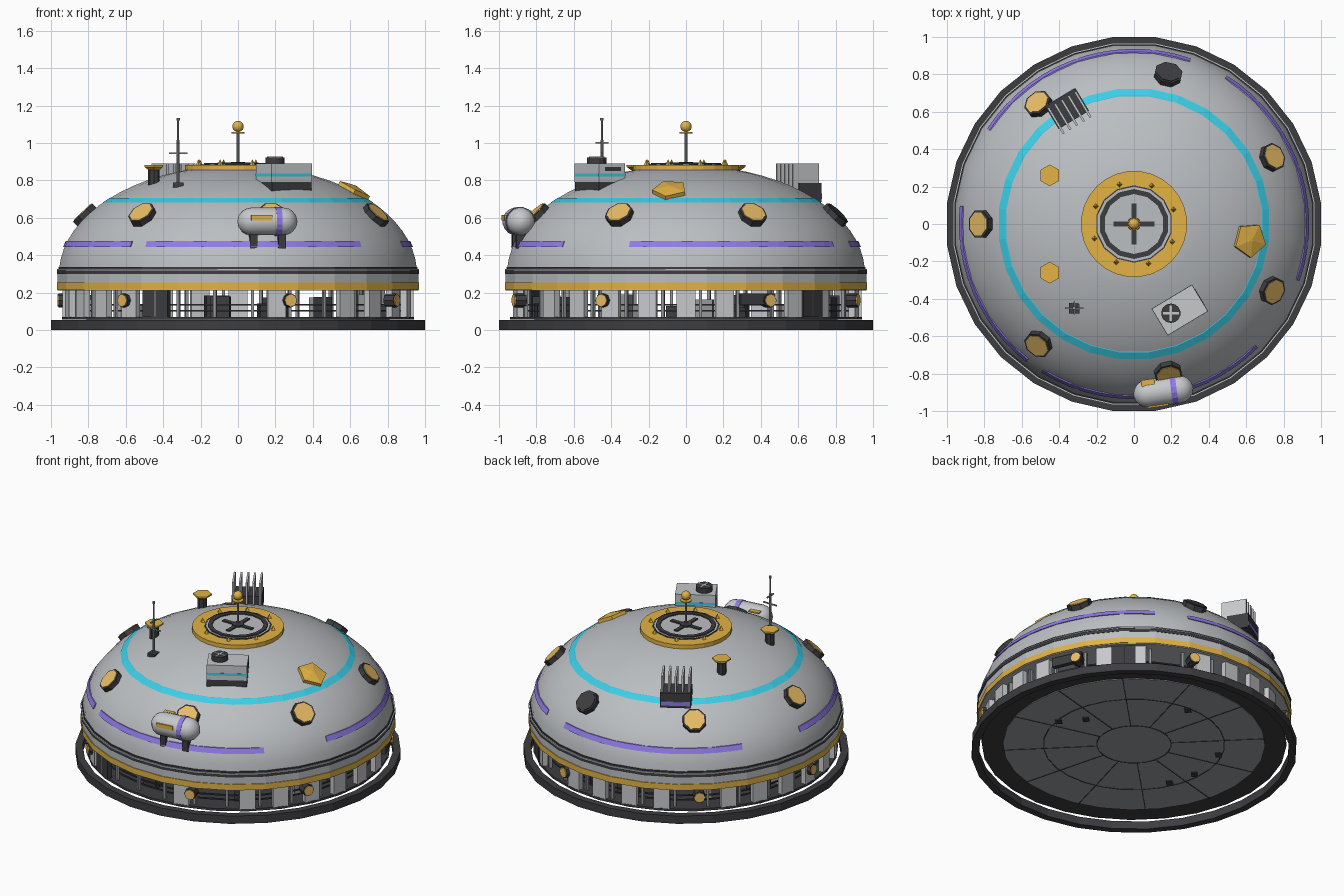
import bpy, bmesh, random
from math import sin, cos, pi, radians, sqrt, asin
from mathutils import Vector, Matrix

cube = bpy.data.objects.get("Cube")
if cube:
    bpy.data.objects.remove(cube)


def material(name, *rgb):
    m = bpy.data.materials.new(name)
    m.use_nodes = True
    m.diffuse_color = (*rgb, 1)
    bsdf = next(n for n in m.node_tree.nodes if n.type == 'BSDF_PRINCIPLED')
    bsdf.inputs["Base Color"].default_value = (*rgb, 1)
    return m


GREY = material("hull grey", .5, .52, .54)
PALE = material("pale grey", .57, .58, .6)
STEEL = material("steel", .3, .31, .32)
FLOOR = material("floor grey", .34, .35, .36)
DARK = material("charcoal", .047, .047, .053)
GOLD = material("gold", .76, .45, .06)
AMBER = material("amber glass", .8, .5, .13)
CYAN = material("cyan", .045, .62, .8)
PURPLE = material("purple", .29, .2, .82)

SEG = 28
RIM, HEIGHT, BASE = .963, .58, .3


def finish(name, bm, mat, loc=(0, 0, 0), axis=None, turn=0, smooth=False):
    """Turn a bmesh into a placed object; turn spins it about its own z."""
    bmesh.ops.recalc_face_normals(bm, faces=bm.faces)
    me = bpy.data.meshes.new(name)
    bm.to_mesh(me)
    bm.free()
    me.materials.append(mat)
    ob = bpy.data.objects.new(name, me)
    bpy.context.collection.objects.link(ob)
    tilt = Vector(axis).to_track_quat('Z', 'Y').to_matrix().to_4x4() if axis else Matrix()
    ob.matrix_world = Matrix.Translation(loc) @ tilt @ Matrix.Rotation(radians(turn), 4, 'Z')
    if smooth:
        bpy.ops.object.select_all(action='DESELECT')
        ob.select_set(True)
        bpy.context.view_layer.objects.active = ob
        bpy.ops.object.shade_smooth_by_angle(angle=radians(30))
    return ob


def lathe(name, profile, mat, closed=True, seg=SEG, arc=None, smooth=False, **place):
    """Revolve an (r, z) profile; arc gives start and end in degrees."""
    bm = bmesh.new()
    a0, a1 = arc or (180 / seg, 360 + 180 / seg)
    steps = max(2, round((a1 - a0) / 5)) if arc else seg
    rows = []
    for i in range(steps + (1 if arc else 0)):
        a = radians(a0 + (a1 - a0) * i / steps)
        rows.append([bm.verts.new((r * cos(a), r * sin(a), z)) for r, z in profile])
    n = len(profile)
    for i in range(steps):
        p, q = rows[i], rows[(i + 1) % len(rows)]
        for j in range(n if closed else n - 1):
            k = (j + 1) % n
            bm.faces.new((p[j], q[j], q[k], p[k]))
    if not closed:
        for j in (0, n - 1):
            bm.faces.new([row[j] for row in rows])
    elif arc:
        bm.faces.new(rows[0])
        bm.faces.new(rows[-1])
    return finish(name, bm, mat, smooth=smooth, **place)


def ring(name, r0, r1, z0, z1, mat, **kw):
    return lathe(name, [(r0, z0), (r1, z0), (r1, z1), (r0, z1)], mat, **kw)


def cyl(name, r, depth, loc, mat, seg=8, r2=None, **kw):
    bm = bmesh.new()
    bmesh.ops.create_cone(bm, cap_ends=True, segments=seg, radius1=r,
                          radius2=r if r2 is None else r2, depth=depth)
    return finish(name, bm, mat, loc, **kw)


def box(name, size, loc, mat, **kw):
    bm = bmesh.new()
    bmesh.ops.create_cube(bm, size=1)
    bmesh.ops.scale(bm, vec=size, verts=bm.verts)
    return finish(name, bm, mat, loc, **kw)


def polar(r, deg, z):
    return Vector((r * cos(radians(deg)), r * sin(radians(deg)), z))


def dome_r(z):
    return RIM * sqrt(1 - ((z - BASE) / HEIGHT) ** 2)


def dome_normal(p):
    return Vector((p.x / RIM ** 2, p.y / RIM ** 2, (p.z - BASE) / HEIGHT ** 2)).normalized()


def stripe(name, z0, z1, mat, **kw):
    """Thin band lying on the dome."""
    ring_pts = [(dome_r(z0) + .003, z0), (dome_r(z1) + .003, z1),
                (dome_r(z1) - .004, z1), (dome_r(z0) - .004, z0)]
    return lathe(name, ring_pts, mat, **kw)


# Base ring, floor slab and panelled underside
ring("base_ring", .96, 1.006, 0, .053, DARK)
cyl("floor_slab", .942, .015, (0, 0, .0625), DARK, SEG)
cyl("underside_plate", .81, .006, (0, 0, .053), FLOOR, SEG)
for r in (.23, .56):
    ring("underside_seam", r - .003, r + .003, .048, .051, DARK)
for i in range(12):
    a = i * 30 + 15
    box("underside_spoke", (.58, .006, .003), polar(.52, a, .0495), DARK, turn=a)
for x, y in ((.02, .54), (.54, -.08), (.43, .05), (-.48, .24), (-.47, -.22), (-.52, -.04)):
    box("underside_hatch", (.05, .04, .008), (x, y, .048), DARK, turn=45)

# Dome shell with lower bands
t0, t1 = asin(.05), asin(.965)
curve = [(RIM * cos(t0 + (t1 - t0) * i / 14), BASE + HEIGHT * sin(t0 + (t1 - t0) * i / 14))
         for i in range(15)]
lathe("dome", curve, GREY, closed=False, smooth=True)
lathe("lower_skirt", [(.97, .21), (.97, .325)], GREY, closed=False)
ring("gold_band", .93, .975, .215, .253, GOLD)
ring("dark_band", .94, .973, .3, .318, DARK)
ring("skirt_lip", .94, .975, .319, .326, GREY)
ring("thin_dark_band", .94, .967, .326, .336, DARK)

# Painted stripes
stripe("cyan_stripe", .682, .706, CYAN)
for arc in ((71, 147), (-19, 58), (-122, -45), (-186, -128)):
    stripe("purple_stripe", .443, .475, PURPLE, arc=arc)

# Open ground storey: pillars, rails, doors, crates
OPEN_BAYS = (2, 5, 10, 19, 20, 21, 23)
for i in range(SEG):
    a = i * 360 / SEG
    if i not in OPEN_BAYS:
        box("wall_pillar", (.035, .1, .145), polar(.92, a, .141), PALE, turn=a)
    box("pillar_rib", (.02, .016, .145), polar(.9, a + 5, .141), STEEL, turn=a)
for z in (.1, .13):
    ring("rail", .872, .882, z, z + .008, DARK)
for a in (47, -117):
    box("door", (.03, .15, .145), polar(.928, a - 1, .141), DARK, turn=a)
    box("door_seam", (.004, .005, .14), polar(.943, a - 1, .141), STEEL, turn=a)
box("side_window", (.03, .2, .06), polar(.935, 24, .165), DARK, turn=24)
random.seed(4)
for i in range(14):
    a = i * 360 / 14 + random.uniform(-8, 8)
    h = random.uniform(.05, .12)
    box("crate", (.08, random.uniform(.06, .14), h), polar(.78, a, .07 + h / 2),
        random.choice((DARK, DARK, STEEL)), turn=a)

# Wall lamps
for a in (28, -28, 73, -73, 130, -130, 180):
    out = polar(1, a, 0)
    cyl("lamp_body", .038, .06, polar(.93, a, .158), DARK, axis=out)
    cyl("lamp_glass", .033, .008, polar(.962, a, .158), AMBER, axis=out)

# Dome portholes, one of them shuttered
for i in range(7):
    a = 180 + i * 360 / 7
    p = polar(dome_r(.61), a, .61)
    n = dome_normal(p)
    cyl("porthole_frame", .077, .05, p, DARK, axis=n, turn=22.5)
    cyl("porthole_glass", .066, .006, p + n * .026, DARK if i == 5 else AMBER,
        axis=n, turn=22.5)

# Roof hatch with mast
ring("hatch_gold_ring", .19, .284, .855, .882, GOLD)
cyl("hatch_disc", .205, .03, (0, 0, .871), GREY, 16)
ring("hatch_dark_ring", .16, .187, .875, .893, DARK, seg=14)
ring("hatch_outer_rim", .2, .207, .875, .888, DARK, seg=14)
for turn in (0, 90):
    box("hatch_cross", (.22, .026, .01), (0, 0, .889), DARK, turn=turn)
cyl("hatch_hub", .038, .014, (0, 0, .89), DARK)
for i in range(8):
    cyl("hatch_spike", .017, .035, polar(.225, i * 45 + 20, .895), GOLD, 4, 0)
cyl("mast", .007, .2, (0, 0, .98), STEEL)
cyl("mast_collar", .035, .008, (0, 0, 1.055), GOLD, 12)
bm = bmesh.new()
bmesh.ops.create_uvsphere(bm, u_segments=12, v_segments=8, radius=.03)
finish("mast_beacon", bm, GOLD, (0, 0, 1.088), smooth=True)

# Mushroom vents
for y in (-.26, .26):
    cyl("vent_stem", .03, .12, (-.45, y, .81), DARK, 8)
    cyl("vent_cap_under", .035, .016, (-.45, y, .864), GOLD, 6, .058)
    cyl("vent_cap", .058, .01, (-.45, y, .877), GOLD, 6)

# Whip antenna
AX, AY = -.32, -.45
box("antenna_base", (.055, .055, .025), (AX, AY, .775), DARK)
cyl("antenna_pole", .008, .25, (AX, AY, .89), STEEL)
cyl("antenna_tip", .005, .13, (AX, AY, 1.065), STEEL)
cyl("antenna_knob", .009, .014, (AX, AY, 1.127), STEEL)
box("antenna_bar", (.1, .008, .008), (AX, AY, .945), STEEL)
box("antenna_bar", (.008, .07, .008), (AX, AY, 1.0), STEEL)

# Roof air unit
c = Vector((.245, -.46, 0))
spin = Matrix.Rotation(radians(31), 3, 'Z')
box("air_unit_base", (.249, .164, .07), c + Vector((0, 0, .765)), DARK, turn=31)
box("air_unit_body", (.25, .165, .1), c + Vector((0, 0, .84)), PALE, turn=31)
box("air_unit_stripe", (.253, .168, .016), c + Vector((0, 0, .829)), CYAN, turn=31)
box("air_unit_vent", (.006, .1, .022), c + spin @ Vector((.125, .005, .861)), DARK, turn=31)
fan = c + spin @ Vector((-.05, .01, .905))
cyl("fan_housing", .052, .036, fan, DARK, 14)
for turn in (0, 90):
    box("fan_blade", (.085, .014, .006), fan + Vector((0, 0, .019)), PALE, turn=turn)

# Cooling fins on the back slope
c = Vector((-.345, .595, 0))
spin = Matrix.Rotation(radians(121), 3, 'Z')
box("fin_base", (.14, .19, .1), c + spin @ Vector((.025, 0, .735)), DARK, turn=121)
box("fin_base_stripe", (.006, .18, .028), c + spin @ Vector((.096, 0, .715)), PURPLE, turn=121)
for i in range(5):
    box("cooling_fin", (.16, .012, .19), c + spin @ Vector((0, (i - 2) * .042, .795)),
        PALE, turn=121)

# Faceted gold pod on the side slope
p = Vector((.615, -.085, .74))
n = dome_normal(p)
cyl("pod_base", .095, .04, p, GOLD, 5, axis=n, turn=29)
cyl("pod_top", .095, .014, p + n * .027, GOLD, 5, .01, axis=n, turn=29)

# Capsule tank at the front
tank = Vector((.157, -.895, .58))
axis = Vector((1, .14, 0)).normalized()
R, HALF = .075, .086
caps = [(R * cos(radians(k)), (HALF if k > 0 else -HALF) + R * sin(radians(k)))
        for k in (-85, -65, -40, -20, -1, 1, 20, 40, 65, 85)]
lathe("tank", caps, PALE, closed=False, seg=16, smooth=True, loc=tank, axis=axis)
ring("tank_band", R - .01, R + .003, .042, .072, PURPLE, seg=16, loc=tank, axis=axis)
side = axis.cross(Vector((0, 0, 1)))
box("tank_plate", (.115, .009, .028), tank - axis * .04 + side * .073 + Vector((0, 0, .02)),
    GOLD, turn=8)
box("tank_top_plate", (.07, .05, .009), tank - axis * .075 - side * .05 + Vector((0, 0, .055)),
    GOLD, turn=8)
for s in (-.078, .075):
    box("tank_leg", (.04, .07, .13), tank + axis * s + Vector((0, .01, -.08)), DARK, turn=8)
